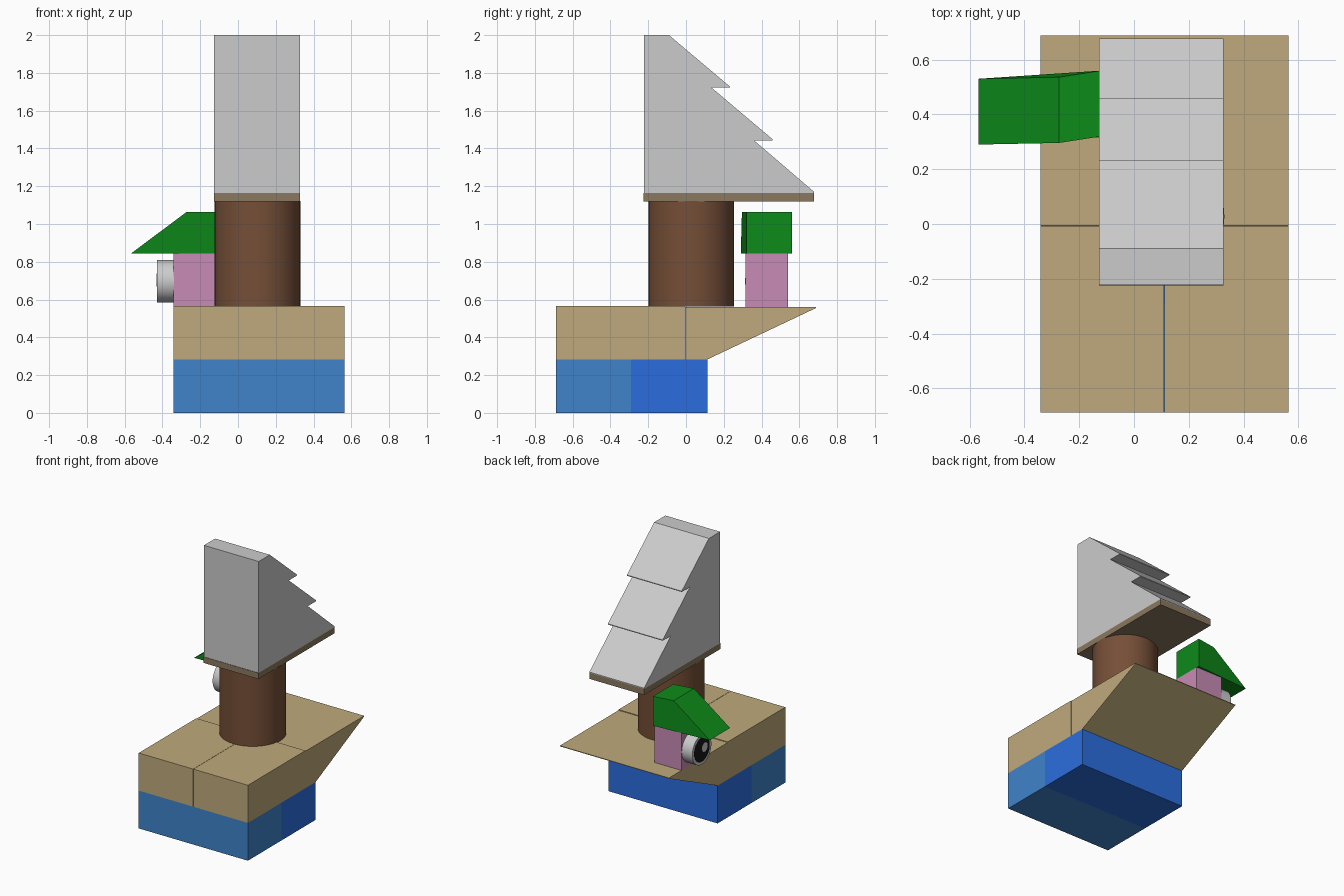
import bpy, bmesh
from math import pi

if "Cube" in bpy.data.objects:
    bpy.data.objects.remove(bpy.data.objects["Cube"])


def material(name, rgb):
    m = bpy.data.materials.new(name)
    m.diffuse_color = (*rgb, 1)
    m.use_nodes = True
    m.node_tree.nodes["Principled BSDF"].inputs["Base Color"].default_value = m.diffuse_color
    return m


SKY = material("light blue", (.05, .23, .60))
BLUE = material("blue", (.024, .155, .73))
TAN = material("tan", (.52, .40, .20))
DARK_TAN = material("dark tan", (.26, .19, .115))
BROWN = material("brown", (.18, .078, .038))
PINK = material("pink", (.58, .26, .46))
GREEN = material("green", (.004, .26, .01))
BLACK = material("black", (.008, .008, .008))


def finish(bm, name, mat):
    bmesh.ops.recalc_face_normals(bm, faces=bm.faces)
    mesh = bpy.data.meshes.new(name)
    bm.to_mesh(mesh)
    bm.free()
    ob = bpy.data.objects.new(name, mesh)
    bpy.context.collection.objects.link(ob)
    if mat:
        mesh.materials.append(mat)
    return ob


def prism(name, profile, x0, x1, mat=None):
    """Solid with a (y, z) profile running along x."""
    bm = bmesh.new()
    left = [bm.verts.new((x0, y, z)) for y, z in profile]
    right = [bm.verts.new((x1, y, z)) for y, z in profile]
    bm.faces.new(left)
    bm.faces.new(right)
    for i in range(len(profile)):
        j = (i + 1) % len(profile)
        bm.faces.new((left[i], left[j], right[j], right[i]))
    return finish(bm, name, mat)


def box(name, x0, x1, y0, y1, z0, z1, mat=None):
    return prism(name, [(y0, z0), (y1, z0), (y1, z1), (y0, z1)], x0, x1, mat)


def cylinder(name, centre, radius, depth, sides, mat=None, along_x=False):
    bpy.ops.mesh.primitive_cylinder_add(
        vertices=sides, radius=radius, depth=depth, location=centre,
        rotation=(0, pi / 2 if along_x else 0, 0))
    ob = bpy.context.object
    ob.name = name
    if mat:
        ob.data.materials.append(mat)
    bpy.ops.object.shade_smooth_by_angle()
    return ob


X0, XM, X1 = -.341, .111, .564

# Blue base blocks
box("base_front", X0, X1, -.688, -.29, 0, .283, SKY)
box("base_back", X0, X1, -.29, .113, 0, .283, BLUE)

# Tan platform: two blocks in front, an inverted slope behind
for side, a, b in (("left", X0, XM - .001), ("right", XM + .001, X1)):
    box("platform_" + side, a, b, -.688, -.007, .283, .565, TAN)
prism("platform_slope", [(-.006, .283), (.113, .283), (.688, .555), (.688, .56), (-.006, .56)],
      X0, X1, TAN)

# Round column and the plate on it
cylinder("column", (.103, .028, .842), .227, .56, 40, BROWN)
box("roof_plate", -.127, .327, -.225, .677, 1.12, 1.165, DARK_TAN)

# Three stacked sloped blocks
levels = [1.165, 1.443, 1.722, 2.0]
for i, (top, tip) in enumerate([(.36, .677), (.135, .458), (-.09, .232)]):
    z0, z1 = levels[i], levels[i + 1]
    prism(f"roof_slope_{i + 1}", [(-.222, z0), (tip, z0), (tip, z0 + .006), (top, z1), (-.222, z1)],
          -.127, .327)

# Pink side block
box("side_block", -.341, -.116, .315, .54, .56, .843, PINK)

# Green cap, slightly skewed
bm = bmesh.new()
rows = [(-.568, .29, .843), (-.273, .296, 1.063), (-.118, .32, 1.063), (-.118, .32, .843)]
near = [bm.verts.new(p) for p in rows]
far = [bm.verts.new((x, y + .24, z)) for x, y, z in rows]
bm.faces.new(near)
bm.faces.new(far)
for i in range(4):
    j = (i + 1) % 4
    bm.faces.new((near[i], near[j], far[j], far[i]))
finish(bm, "cap", GREEN)

# Round disc on the side with black face and pale centre
cylinder("disc", (-.384, .425, .697), .113, .09, 32, None, True)
cylinder("disc_face", (-.428, .425, .697), .092, .004, 32, BLACK, True)
cylinder("disc_centre", (-.429, .393, .703), .034, .005, 20, None, True)
